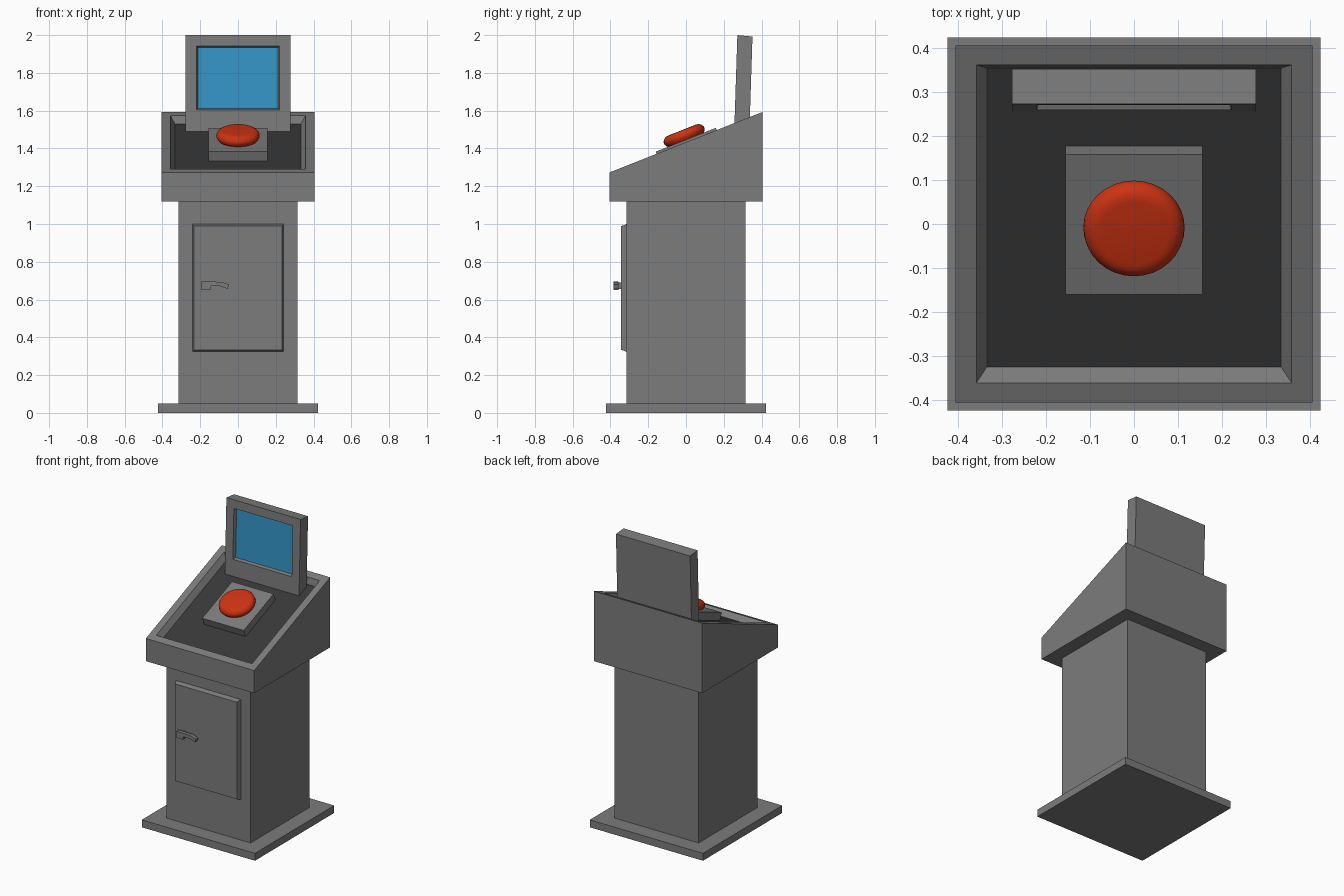
import bpy, bmesh, math
from mathutils import Vector, Matrix

if "Cube" in bpy.data.objects:
    bpy.data.objects.remove(bpy.data.objects["Cube"])


def material(name, rgb):
    m = bpy.data.materials.new(name)
    m.diffuse_color = (*rgb, 1)
    m.use_nodes = True
    m.node_tree.nodes["Principled BSDF"].inputs["Base Color"].default_value = m.diffuse_color
    return m


GREY = material("grey metal", (0.2, 0.2, 0.2))
DARK = material("dark panel", (0.04, 0.04, 0.04))
BLUE = material("screen blue", (0.035, 0.30, 0.58))
RED = material("button red", (0.6, 0.032, 0.006))


def finish(name, bm, *mats):
    bmesh.ops.recalc_face_normals(bm, faces=bm.faces)
    me = bpy.data.meshes.new(name)
    bm.to_mesh(me)
    bm.free()
    ob = bpy.data.objects.new(name, me)
    bpy.context.collection.objects.link(ob)
    for m in mats:
        me.materials.append(m)
    return ob


def prism(points, direction):
    """Closed solid: a planar outline swept along a direction."""
    bm = bmesh.new()
    face = bm.faces.new([bm.verts.new(p) for p in points])
    ext = bmesh.ops.extrude_face_region(bm, geom=[face])
    bmesh.ops.translate(bm, vec=direction,
                        verts=[v for v in ext["geom"] if isinstance(v, bmesh.types.BMVert)])
    bmesh.ops.recalc_face_normals(bm, faces=bm.faces)
    bm.normal_update()
    return bm


def side_prism(profile, half_width):
    return prism([(-half_width, y, z) for y, z in profile], (2 * half_width, 0, 0))


def box(name, lo, hi):
    bm = side_prism([(lo[1], lo[2]), (hi[1], lo[2]), (hi[1], hi[2]), (lo[1], hi[2])], hi[0])
    return finish(name, bm, GREY)


def inset(bm, face, thickness, depth=0):
    bmesh.ops.inset_region(bm, faces=[face], thickness=thickness, depth=depth,
                           use_even_offset=True)


def facing(bm, direction):
    return max(bm.faces, key=lambda f: f.normal.dot(Vector(direction)))


# Base plate and column
box("base_plate", (-0.423, -0.423, 0), (0.423, 0.423, 0.05))
box("column", (-0.315, -0.315, 0.05), (0.315, 0.315, 1.125))

# Sloped console head with a dark recessed deck
SLOPE = math.atan2(0.32, 0.81)
head = side_prism([(-0.405, 1.12), (0.405, 1.12), (0.405, 1.593), (-0.405, 1.273)], 0.405)
deck = facing(head, (0, -math.sin(SLOPE), math.cos(SLOPE)))
inset(head, deck, 0.047)
inset(head, deck, 0.024, -0.04)
deck.material_index = 1
finish("console_head", head, GREY, DARK)

# Monitor with a recessed blue screen
monitor = side_prism([(0.255, 1.482), (0.272, 2.0), (0.352, 1.992), (0.336, 1.50)], 0.277)
screen = facing(monitor, (0, -1, 0))
inset(monitor, screen, 0.057)
for v in screen.verts:
    if v.co.z < 1.7:
        v.co.z += 0.065
        v.co.y += 0.065 * 0.017 / 0.518
inset(monitor, screen, 0.007, -0.02)
screen.material_index = 1
finish("monitor", monitor, GREY, BLUE)

# Tilted button plinth
tilt = Matrix.Translation((0, -0.001, 1.446)) @ Matrix.Rotation(SLOPE, 4, 'X')
plinth = side_prism([(-0.171, -0.062), (0.171, -0.062), (0.171, 0), (-0.171, 0)], 0.155)
plinth.transform(tilt)
finish("button_plinth", plinth, GREY)

# Round push button, turned from a profile
button = bmesh.new()
profile = [(0, -0.005), (0.098, -0.005), (0.108, 0.006), (0.115, 0.02), (0.113, 0.034),
           (0.104, 0.046), (0.092, 0.053), (0.078, 0.055), (0, 0.055)]
verts = [button.verts.new((r, 0, h)) for r, h in profile]
edges = [button.edges.new(p) for p in zip(verts, verts[1:])]
bmesh.ops.spin(button, geom=verts + edges, axis=(0, 0, 1), cent=(0, 0, 0),
               steps=32, angle=math.tau)
bmesh.ops.remove_doubles(button, verts=button.verts, dist=0.0001)
button.transform(tilt)
ob = finish("push_button", button, RED)
bpy.context.view_layer.objects.active = ob
ob.select_set(True)
bpy.ops.object.shade_smooth_by_angle(angle=math.radians(35))

# Door with chamfered edge
door = prism([(-0.242, -0.313, 0.323), (0.242, -0.313, 0.323),
              (0.242, -0.313, 1.0), (-0.242, -0.313, 1.0)], (0, -0.03, 0))
for v in facing(door, (0, -1, 0)).verts:
    v.co.x *= 0.232 / 0.242
    v.co.z += 0.011 if v.co.z < 0.6 else -0.011
finish("door", door, GREY)

# Door handle: neck and bent lever
finish("handle_neck", prism([(-0.187, -0.34, 0.655), (-0.15, -0.34, 0.655),
                             (-0.15, -0.34, 0.69), (-0.187, -0.34, 0.69)], (0, -0.025, 0)), GREY)
lever = [(-0.192, 0.65), (-0.145, 0.65), (-0.142, 0.671), (-0.095, 0.671), (-0.055, 0.657),
         (-0.047, 0.68), (-0.09, 0.694), (-0.192, 0.695)]
finish("handle_lever", prism([(x, -0.358, z) for x, z in lever], (0, -0.025, 0)), GREY)
